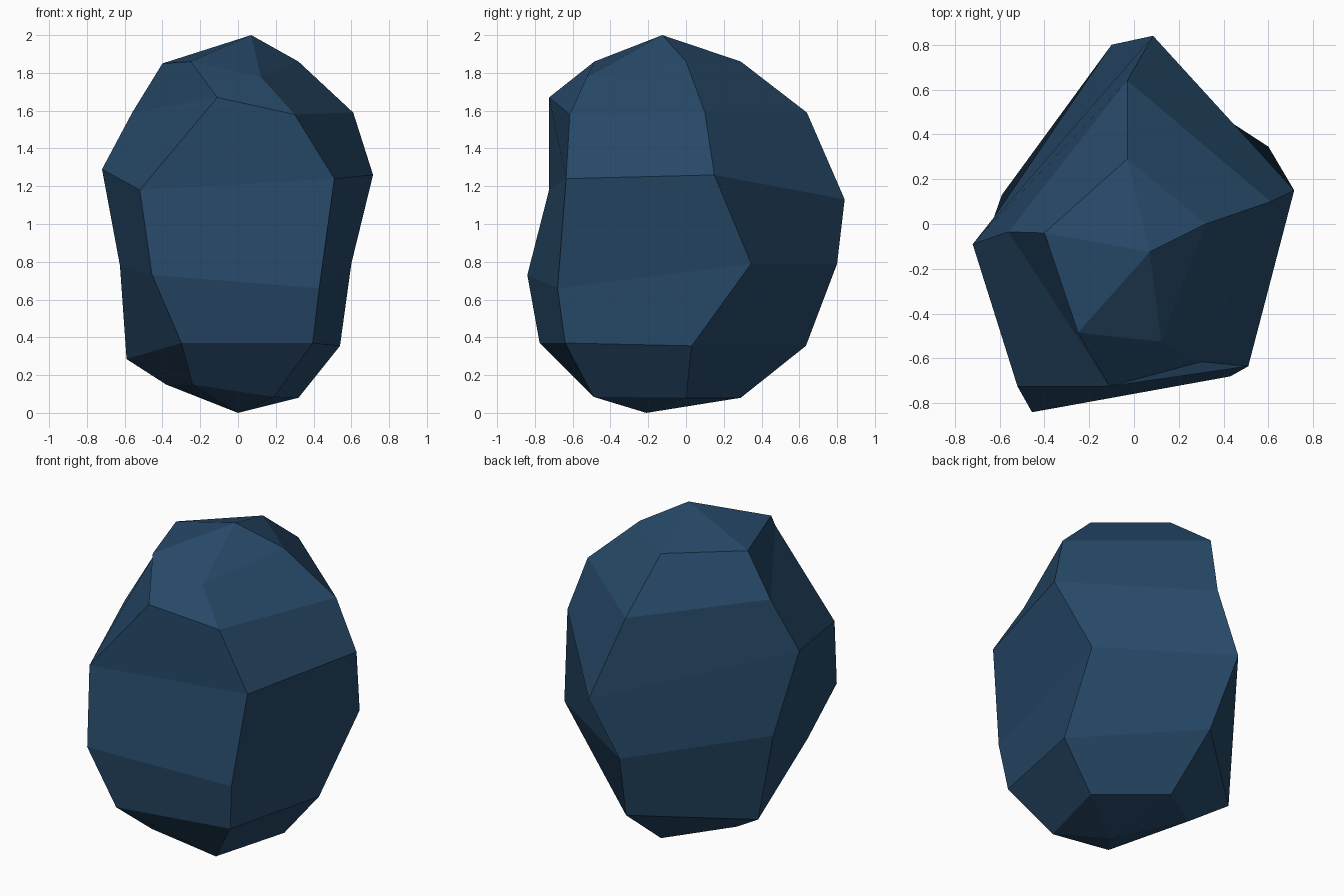
import bpy
import bmesh

if "Cube" in bpy.data.objects:
    bpy.data.objects.remove(bpy.data.objects["Cube"])

# single flat dark blue stone colour
stone = bpy.data.materials.new("dark_blue_stone")
stone.diffuse_color = (0.020, 0.066, 0.138, 1.0)
stone.use_nodes = True
stone.node_tree.nodes["Principled BSDF"].inputs["Base Color"].default_value = stone.diffuse_color

# five meridian profiles of the chipped boulder, each listed top to bottom
top_pole = (0.07, -0.125, 2.0)
bottom_pole = (0.0, -0.21, 0.0)
profiles = [
    # right
    [(.32, 0, 1.86), (.61, .10, 1.59), (.715, .15, 1.26), (.60, .345, .79), (.54, .03, .355), (.32, 0, .08)],
    # back
    [(-.03, .29, 1.86), (-.03, .64, 1.59), (.085, .84, 1.13), (-.10, .80, .79), (-.03, .635, .355), (-.03, .29, .08)],
    # left
    [(-.40, -.04, 1.85), (-.56, -.035, 1.59), (-.72, -.09, 1.29), (-.625, .03, .78), (-.59, .13, .285), (-.38, .04, .15)],
    # front left
    [(-.25, -.485, 1.86), (-.11, -.725, 1.67), (-.52, -.725, 1.18), (-.455, -.84, .73), (-.30, -.775, .37), (-.24, -.51, .15)],
    # front right
    [(.12, -.525, 1.78), (.30, -.615, 1.58), (.51, -.635, 1.24), (.43, -.68, .66), (.395, -.64, .37), (.19, -.49, .085)],
]

# skin the profiles together and close both poles
bm = bmesh.new()
top = bm.verts.new(top_pole)
bottom = bm.verts.new(bottom_pole)
columns = [[bm.verts.new(p) for p in profile] for profile in profiles]
for i, a in enumerate(columns):
    b = columns[(i + 1) % len(columns)]
    bm.faces.new((top, a[0], b[0]))
    for k in range(len(a) - 1):
        bm.faces.new((a[k], a[k + 1], b[k + 1], b[k]))
    bm.faces.new((bottom, b[-1], a[-1]))
bmesh.ops.recalc_face_normals(bm, faces=bm.faces)

# faceted boulder object
mesh = bpy.data.meshes.new("boulder")
bm.to_mesh(mesh)
bm.free()
mesh.materials.append(stone)
boulder = bpy.data.objects.new("boulder", mesh)
bpy.context.collection.objects.link(boulder)
